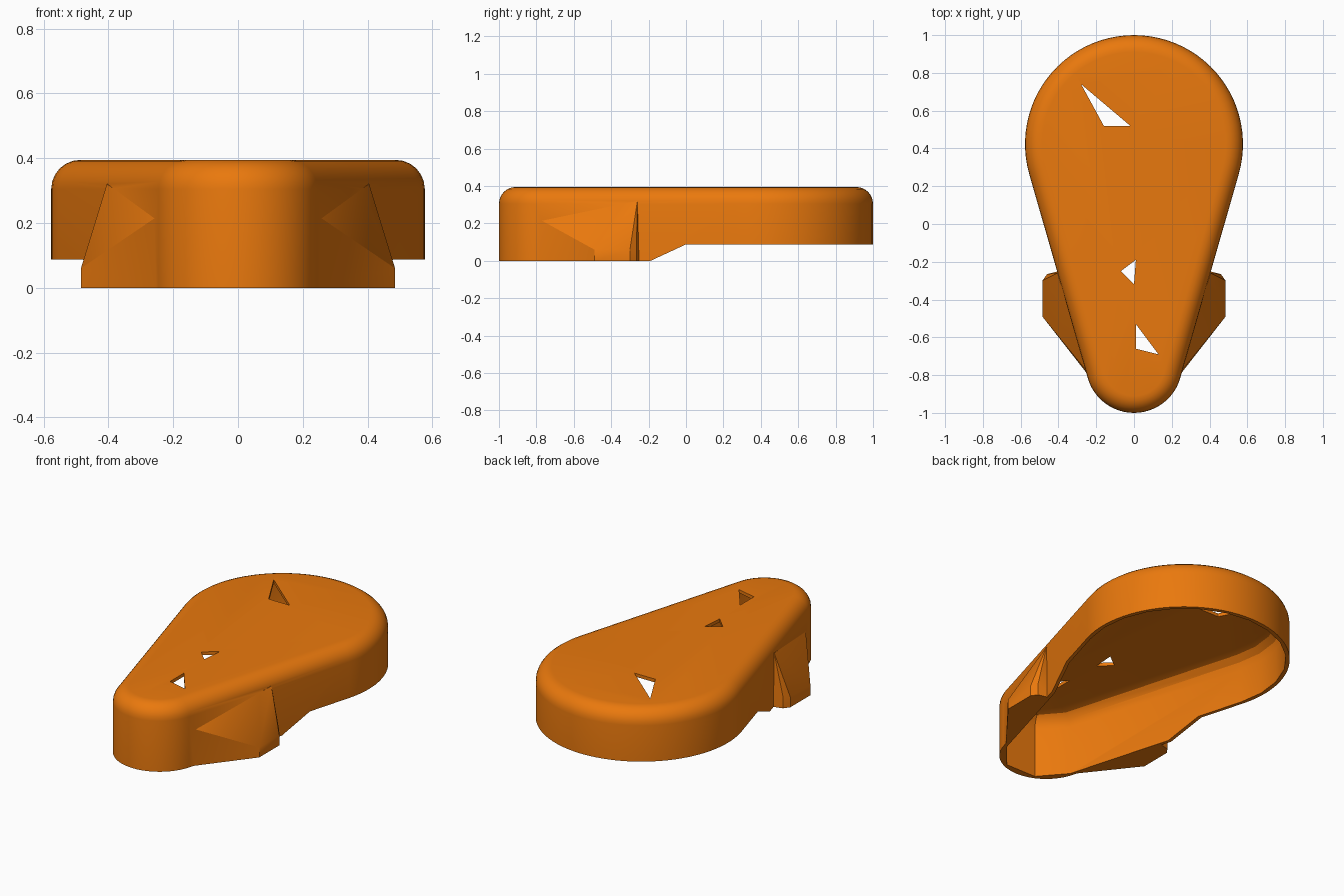
import bpy, bmesh
from math import sin, cos, pi, asin

if "Cube" in bpy.data.objects:
    bpy.data.objects.remove(bpy.data.objects["Cube"])

BIG_Y, BIG_R = 0.423, 0.577
TIP_Y, TIP_R = -0.745, 0.255
TOP, WALL = 0.395, 0.02

orange = bpy.data.materials.new("orange")
orange.diffuse_color = (0.82, 0.19, 0.004, 1)
orange.use_nodes = True
orange.node_tree.nodes["Principled BSDF"].inputs["Base Color"].default_value = orange.diffuse_color


def make_object(name, bm):
    bmesh.ops.recalc_face_normals(bm, faces=bm.faces[:])
    mesh = bpy.data.meshes.new(name)
    bm.to_mesh(mesh)
    bm.free()
    obj = bpy.data.objects.new(name, mesh)
    bpy.context.collection.objects.link(obj)
    mesh.materials.append(orange)
    return obj


def teardrop(inset, big_steps, tip_steps):
    """Two arcs joined by tangent lines, counter-clockwise."""
    a = asin((BIG_R - TIP_R) / (BIG_Y - TIP_Y))
    pts = []
    for cy, r, start, end, n in ((BIG_Y, BIG_R, -a, pi + a, big_steps),
                                 (TIP_Y, TIP_R, pi + a, 2 * pi - a, tip_steps)):
        for i in range(n + 1):
            t = start + (end - start) * i / n
            pts.append(((r - inset) * cos(t), cy + (r - inset) * sin(t)))
    return pts


def loft(name, layers, big_steps, tip_steps):
    """Closed body from (inset, z) teardrop layers."""
    bm = bmesh.new()
    rings = [[bm.verts.new((x, y, z)) for x, y in teardrop(inset, big_steps, tip_steps)]
             for inset, z in layers]
    n = len(rings[0])
    for low, high in zip(rings, rings[1:]):
        for i in range(n):
            j = (i + 1) % n
            bm.faces.new((low[i], low[j], high[j], high[i]))
    bm.faces.new(rings[0][::-1])
    bm.faces.new(rings[-1])
    return make_object(name, bm)


def prism(name, points, direction):
    bm = bmesh.new()
    face = bm.faces.new([bm.verts.new(p) for p in points])
    new = bmesh.ops.extrude_face_region(bm, geom=[face])["geom"]
    bmesh.ops.translate(bm, vec=direction,
                        verts=[g for g in new if isinstance(g, bmesh.types.BMVert)])
    return make_object(name, bm)


def combine(target, tool, operation):
    mod = target.modifiers.new(tool.name, 'BOOLEAN')
    mod.object, mod.operation, mod.solver = tool, operation, 'EXACT'
    bpy.context.view_layer.objects.active = target
    bpy.ops.object.modifier_apply(modifier=mod.name)
    bpy.data.objects.remove(tool)


def rounded(radius, inset, top, steps):
    return [(inset + radius * (1 - cos(t)), top - radius + radius * sin(t))
            for t in (pi / 2 * i / steps for i in range(steps + 1))]


# Rounded teardrop shell
shell = loft("teardrop_shell", [(0, 0)] + rounded(0.09, 0, TOP, 6), 48, 24)

# Sloping side fins
for side in (1, -1):
    bm = bmesh.new()
    for x, y, z in ((0.25, -0.79, 0), (0.485, -0.49, 0), (0.485, -0.30, 0), (0.46, -0.265, 0),
                    (0.38, -0.245, 0), (0.20, -0.74, 0), (0.485, -0.49, 0.06),
                    (0.485, -0.30, 0.06), (0.46, -0.265, 0.07), (0.25, -0.78, 0.22),
                    (0.20, -0.74, 0.22), (0.405, -0.26, 0.32), (0.33, -0.27, 0.32)):
        bm.verts.new((side * x, y, z))
    bmesh.ops.convex_hull(bm, input=bm.verts[:])
    combine(shell, make_object("side_fin", bm), 'UNION')

# Thin-walled, coarsely faceted hollow underside
cavity = loft("cavity", [(WALL, -0.1)] + rounded(0.085, WALL, TOP - WALL, 3), 14, 3)
combine(shell, cavity, 'DIFFERENCE')

# Raised rear rim with a short ramp
combine(shell, prism("rim_step", [(-1, -0.19, 0), (-1, 0, 0.088), (-1, 1.2, 0.088),
                                  (-1, 1.2, -0.2), (-1, -0.19, -0.2)], (2, 0, 0)), 'DIFFERENCE')

# Triangular openings in the top
for tri in (((-0.28, 0.74), (-0.16, 0.52), (-0.02, 0.52)),
            ((-0.07, -0.25), (0.0, -0.32), (0.01, -0.19)),
            ((0.01, -0.53), (0.01, -0.66), (0.13, -0.69))):
    combine(shell, prism("opening", [(x, y, 0.2) for x, y in tri], (0, 0, 0.4)), 'DIFFERENCE')

# Smooth curves, crisp edges
shell.select_set(True)
bpy.context.view_layer.objects.active = shell
bpy.ops.object.shade_smooth_by_angle(angle=0.5)
